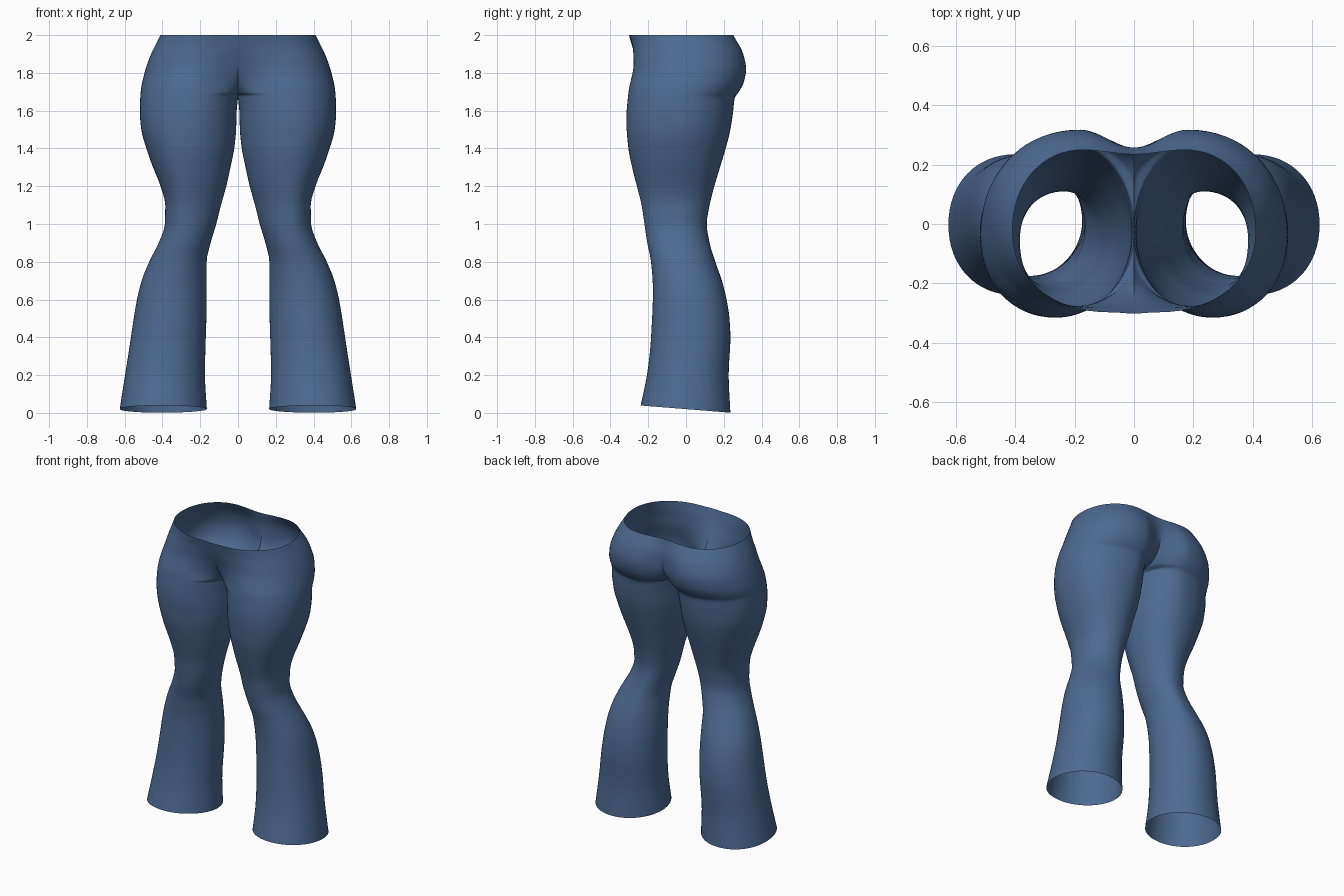
import bpy, bmesh, math

if "Cube" in bpy.data.objects:
    bpy.data.objects.remove(bpy.data.objects["Cube"])

# Profiles along the height: (z, value)
OUTER = [(0, .626), (.2, .597), (.4, .567), (.6, .535), (.7, .51), (.8, .47), (.9, .42), (1, .387),
         (1.1, .385), (1.2, .41), (1.3, .45), (1.4, .485), (1.5, .512), (1.6, .52), (1.7, .515),
         (1.8, .495), (1.9, .46), (2, .41)]
INNER = [(0, .165), (.2, .175), (.6, .166), (.8, .166), (.9, .145), (1, .115), (1.1, .09),
         (1.2, .062), (1.3, .04), (1.4, .02), (1.5, .01), (1.6, .007), (1.68, 0), (2, 0)]
FRONT = [(0, -.24), (.2, -.205), (.4, -.185), (.65, -.175), (.8, -.185), (.9, -.205), (1, -.22),
         (1.1, -.235), (1.2, -.26), (1.3, -.285), (1.4, -.305), (1.55, -.316), (1.7, -.304),
         (1.85, -.277), (1.92, -.28), (2, -.298)]
BACK = [(0, .235), (.2, .226), (.4, .235), (.5, .23), (.6, .215), (.7, .19), (.8, .155), (.9, .125),
        (1, .11), (1.1, .125), (1.2, .15), (1.3, .18), (1.4, .21), (1.5, .235), (1.6, .25),
        (1.665, .257), (1.7, .28), (1.75, .306), (1.82, .318), (1.9, .303), (2, .25)]
FRONT_X = [(0, .40), (.6, .355), (1, .275), (1.4, .27), (1.7, .25), (1.85, .2), (2, .08)]
BACK_X = [(0, .40), (.6, .34), (1, .235), (1.4, .225), (1.7, .19), (2, .17)]
# Centre seam above the crotch
SEAM_FRONT = [(1.68, -.03), (1.695, -.11), (1.74, -.185), (1.8, -.23), (1.9, -.272), (2, -.302)]
SEAM_BACK = [(1.68, -.03), (1.695, .12), (1.74, .21), (1.8, .248), (1.88, .258), (2, .235)]
ROUND = [(1.68, 1), (1.76, .4), (1.86, 0)]


def sample(pts, z):
    """Monotone cubic interpolation."""
    if z <= pts[0][0]:
        return pts[0][1]
    if z >= pts[-1][0]:
        return pts[-1][1]
    d = [(b[1] - a[1]) / (b[0] - a[0]) for a, b in zip(pts, pts[1:])]

    def slope(i):
        if i == 0:
            return d[0]
        if i == len(d):
            return d[-1]
        p, q = d[i - 1], d[i]
        return 0 if p * q <= 0 else 2 * p * q / (p + q)

    i = next(k for k in range(len(d)) if z <= pts[k + 1][0])
    h = pts[i + 1][0] - pts[i][0]
    t = (z - pts[i][0]) / h
    return (pts[i][1] * (1 + 2 * t) * (1 - t) ** 2 + pts[i + 1][1] * t * t * (3 - 2 * t)
            + h * slope(i) * t * (1 - t) ** 2 + h * slope(i + 1) * t * t * (t - 1))


Q = 16  # segments per quarter of a cross-section


def section(z):
    """Outline of one half, from inner front around the outside to inner back."""
    x0, x1 = sample(INNER, z), sample(OUTER, z)
    y0, y1 = sample(FRONT, z), sample(BACK, z)
    fx, bx = sample(FRONT_X, z), sample(BACK_X, z)
    cy = (y0 + y1) / 2
    if z <= 1.68:
        blend = max(0, min(1, (z - 1.3) / .38))
        sf = sb = cy + (-.03 - cy) * blend
    else:
        sf, sb = sample(SEAM_FRONT, z), sample(SEAM_BACK, z)
    w = sample(ROUND, z)

    def inner(px, py, sy, a):
        u = math.sin(a)
        f = (1 - w) * u * u * (3 - 2 * u) + w * (1 - math.cos(a))
        return px + (x0 - px) * u, py + (sy - py) * f

    def outer(px, py, a):
        e = .94
        return px + (x1 - px) * math.sin(a) ** e, cy + (py - cy) * max(0, math.cos(a)) ** e

    ang = [math.pi / 2 * i / Q for i in range(Q + 1)]
    pts = [inner(fx, y0, sf, a) for a in reversed(ang)]
    pts += [outer(fx, y0, a) for a in ang[1:]]
    pts += [outer(bx, y1, a) for a in reversed(ang[:-1])]
    pts += [inner(bx, y1, sb, a) for a in ang[1:]]
    tilt = max(0, 1 - z / .3)  # slanted hem
    return [(x, y, z + tilt * (.02 - .08 * y)) for x, y in pts]


# Heights, denser around the crotch and seat
levels = [1.6 * i / 48 for i in range(48)]
levels += [1.6 + .02 * i for i in range(4)]
levels += [1.67, 1.68, 1.683, 1.687, 1.691, 1.695, 1.703, 1.712, 1.725]
levels += [1.74 + .02 * i for i in range(14)]

# Half of the trousers: leg tube opening into the seat
bm = bmesh.new()
rings = [[bm.verts.new(p) for p in section(z)] for z in levels]
for lo, hi in zip(rings, rings[1:]):
    for i in range(len(lo) - 1):
        bm.faces.new((lo[i], lo[i + 1], hi[i + 1], hi[i]))
bmesh.ops.remove_doubles(bm, verts=bm.verts[:], dist=.0003)
for f in bm.faces:
    f.smooth = True
mesh = bpy.data.meshes.new("trousers")
bm.to_mesh(mesh)
bm.free()

trousers = bpy.data.objects.new("trousers", mesh)
bpy.context.collection.objects.link(trousers)
mirror = trousers.modifiers.new("other_half", 'MIRROR')
mirror.use_mirror_merge = True
mirror.merge_threshold = .0005

denim = bpy.data.materials.new("denim blue")
denim.diffuse_color = (.075, .145, .29, 1)
denim.use_nodes = True
denim.node_tree.nodes["Principled BSDF"].inputs["Base Color"].default_value = denim.diffuse_color
mesh.materials.append(denim)
